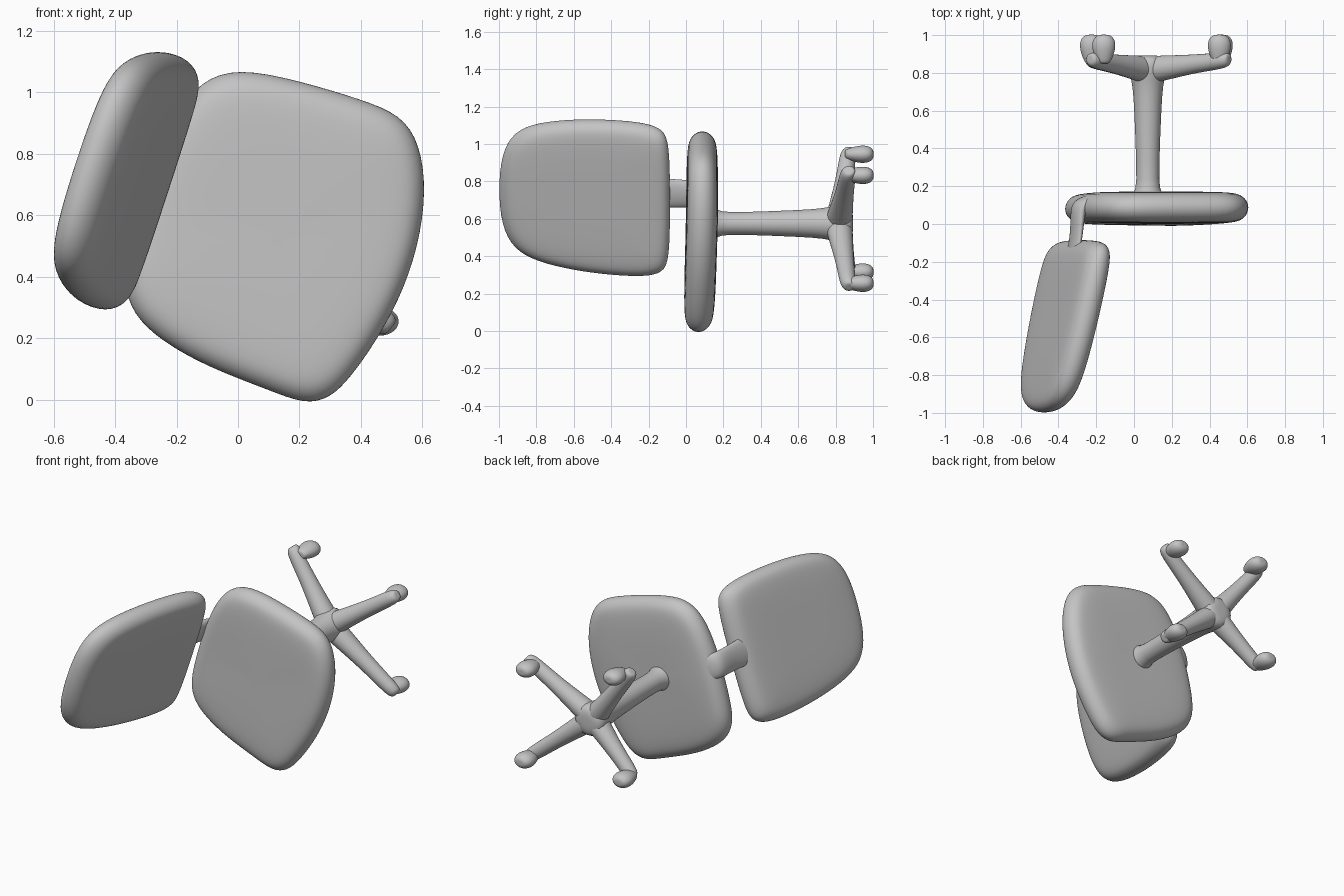
import bpy, bmesh, math
from mathutils import Vector

if "Cube" in bpy.data.objects:
    bpy.data.objects.remove(bpy.data.objects["Cube"], do_unlink=True)

# One plain grey for the whole chair
grey = bpy.data.materials.new("plain_grey")
grey.use_nodes = True
grey.diffuse_color = (0.55, 0.55, 0.55, 1)
grey.node_tree.nodes["Principled BSDF"].inputs["Base Color"].default_value = grey.diffuse_color

ACROSS = Vector((0.31, 0, 0.95))    # chair width direction
FORWARD = Vector((0.95, 0, -0.31))  # direction the sitter faces
HUB = Vector((0.073, 0, 0.575))     # axis of the column
X, Y, Z = Vector((1, 0, 0)), Vector((0, 1, 0)), Vector((0, 0, 1))


def loft(name, rings, levels=2):
    """Skin a list of equal rings, close both ends and smooth the result."""
    bm = bmesh.new()
    loops = [[bm.verts.new(p) for p in ring] for ring in rings]
    n = len(loops[0])
    for a, b in zip(loops, loops[1:]):
        for i in range(n):
            j = (i + 1) % n
            bm.faces.new((a[i], a[j], b[j], b[i]))
    for ring in (loops[0], loops[-1]):
        mid = bm.verts.new(sum((v.co for v in ring), Vector()) / n)
        for i in range(n):
            bm.faces.new((ring[i], ring[(i + 1) % n], mid))
    bmesh.ops.recalc_face_normals(bm, faces=bm.faces)
    for f in bm.faces:
        f.smooth = True
    mesh = bpy.data.meshes.new(name)
    bm.to_mesh(mesh)
    bm.free()
    mesh.materials.append(grey)
    obj = bpy.data.objects.new(name, mesh)
    bpy.context.collection.objects.link(obj)
    mod = obj.modifiers.new("smooth", "SUBSURF")
    mod.levels = mod.render_levels = levels


def oval(center, u, v, ru, rv, count=12):
    """Ring of points around a centre."""
    angles = [math.tau * i / count for i in range(count)]
    return [center + u * ru * math.cos(t) + v * rv * math.sin(t) for t in angles]


# Edge rounding shared by both cushions: (outline scale, depth from -1 to 1)
EDGE = [(0.5, -1.0), (0.84, -0.95), (0.945, -0.74), (1.008, -0.28),
        (1.008, 0.28), (0.945, 0.74), (0.84, 0.95), (0.5, 1.0)]

# Seat cushion
seat_outline = [(-0.12, 1.035), (0, 1.078), (0.2, 1.035), (0.4, 0.975), (0.53, 0.925),
                (0.59, 0.83), (0.61, 0.68), (0.585, 0.5), (0.525, 0.33), (0.44, 0.18),
                (0.36, 0.07), (0.3, 0.01), (0.22, -0.013), (0.1, 0.035), (-0.1, 0.11),
                (-0.25, 0.195), (-0.34, 0.28), (-0.37, 0.38), (-0.35, 0.5), (-0.31, 0.65),
                (-0.26, 0.8), (-0.2, 0.93)]
cx, cz = 0.13, 0.55
rings = []
for scale, depth in EDGE:
    ring = []
    for x, z in seat_outline:
        pz = cz + (z - cz) * scale
        droop = 0.02 * max(0, 0.6 - pz) / 0.6
        ring.append((cx + (x - cx) * scale, 0.087 + 0.085 * depth - droop, pz))
    rings.append(ring)
loft("seat_cushion", rings)

# Backrest cushion, leaning away from the seat
half = [(0.2, -0.985), (0.325, -0.92), (0.385, -0.8), (0.42, -0.6), (0.432, -0.4),
        (0.428, -0.22), (0.4, -0.125), (0.325, -0.09)]
back_outline = [(0, -1.0)] + half + [(0, -0.087)] + [(-s, y) for s, y in reversed(half)]
cy = -0.53
rings = []
for scale, depth in EDGE:
    ring = []
    for s, y in back_outline:
        py = cy + (y - cy) * scale
        n = -0.485 + 0.225 * (py + 0.1) + 0.08 * depth
        ring.append(FORWARD * n + ACROSS * (0.572 + s * scale) + Y * py)
    rings.append(ring)
loft("backrest_cushion", rings)

# Flat strap joining the backrest to the seat
strap = [(-0.55, -0.25, 0.09, 0.025), (-0.525, -0.1, 0.085, 0.025), (-0.515, -0.02, 0.08, 0.028),
         (-0.51, 0.06, 0.08, 0.035), (-0.495, 0.12, 0.08, 0.04), (-0.43, 0.15, 0.07, 0.04)]
loft("back_strap", [oval(FORWARD * n + ACROSS * 0.605 + Y * y, ACROSS, FORWARD, w, t)
                    for n, y, w, t in strap])

# Central column, flared at the seat and at the hub
column = [(0.15, 0.08), (0.175, 0.074), (0.2, 0.058), (0.45, 0.066), (0.7, 0.077),
          (0.76, 0.088), (0.83, 0.105), (0.885, 0.095), (0.893, 0.04)]
loft("column", [oval(HUB + Y * y, X, Z, r, r, 20) for y, r in column], 1)

# Four splayed legs: leg tip and caster centre, each as (x, z)
legs = {"upper_right": ((-0.205, 0.935), (-0.16, 0.945)),
        "upper_left": ((0.465, 0.835), (0.452, 0.832)),
        "lower_right": ((-0.215, 0.325), (-0.225, 0.315)),
        "lower_left": ((0.46, 0.265), (0.462, 0.255))}
for side, (foot, wheel) in legs.items():
    tip = Vector((foot[0], 0, foot[1]))
    wide = (tip - HUB).normalized().cross(Y)
    steps = [(0, 0.815, 0.075, 0.078), (0.25, 0.827, 0.062, 0.068), (0.6, 0.846, 0.05, 0.052),
             (0.9, 0.86, 0.047, 0.047), (1.05, 0.868, 0.043, 0.043), (1.1, 0.873, 0.03, 0.03)]
    loft(side + "_leg", [oval(HUB.lerp(tip, t) + Y * y, wide, Y, w, h)
                         for t, y, w, h in steps])
    # Caster, a little wider than tall
    center = Vector((wheel[0], 0, wheel[1]))
    stem = [(0.85, 0.035), (0.885, 0.05), (0.915, 0.06), (0.95, 0.066),
            (0.985, 0.056), (1.002, 0.03)]
    loft(side + "_caster", [oval(center + Y * y, X, Z, r, r * 0.76) for y, r in stem])
